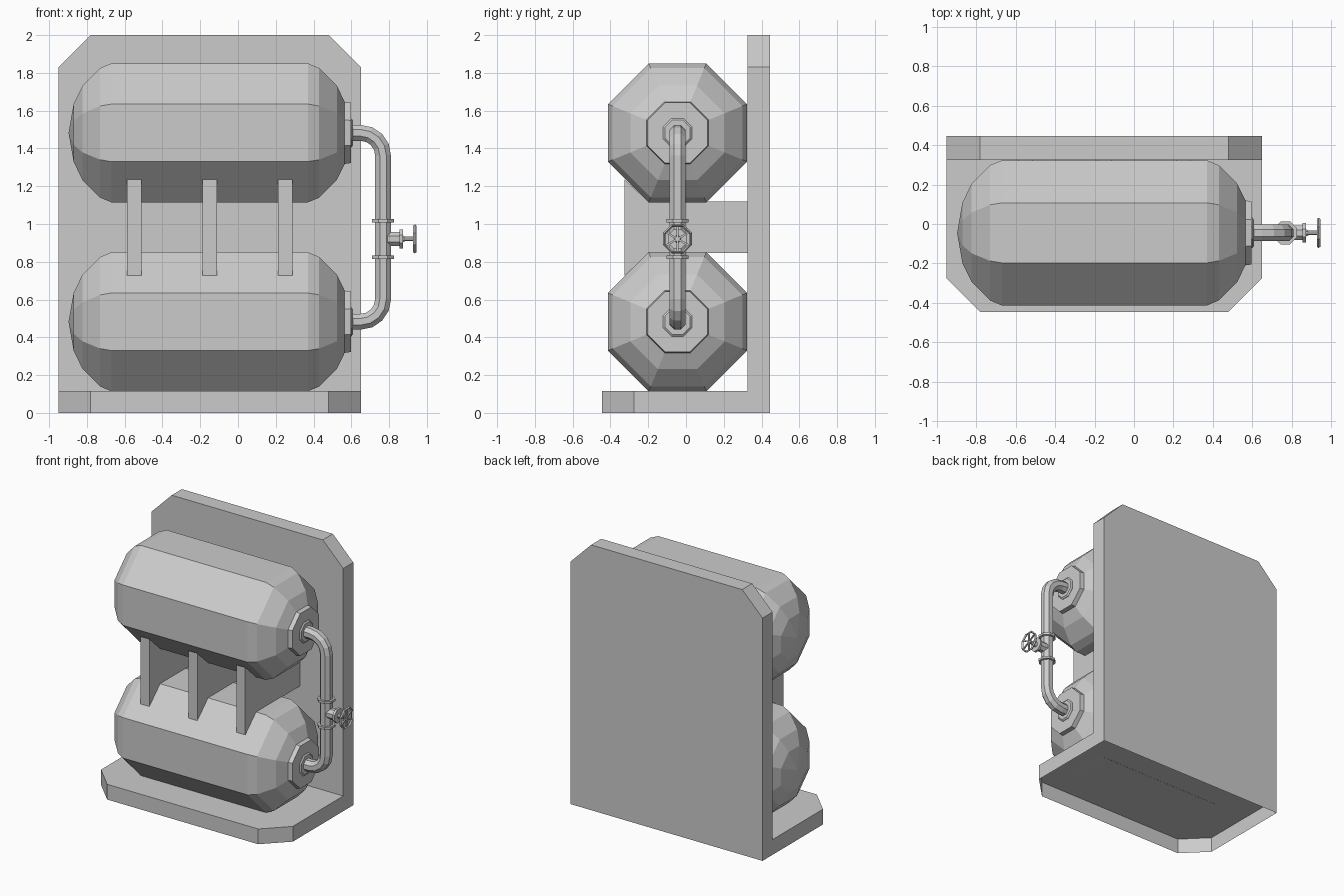
import bpy, bmesh
from math import sin, cos, pi
from mathutils import Vector

cube = bpy.data.objects.get("Cube")
if cube:
    bpy.data.objects.remove(cube, do_unlink=True)

CY = -0.045                  # plane of the tank axes and piping
TANK_Z = (0.4825, 1.4825)
MID_X = -0.15
PIPE_X, PIPE_R, BEND = 0.768, 0.042, 0.12
VALVE_Z = 0.921
SLAB_TOP, PANEL_Y = 0.115, 0.325

grey = bpy.data.materials.new("plain_grey")
grey.use_nodes = True
grey.diffuse_color = (0.6, 0.6, 0.6, 1)
grey.node_tree.nodes["Principled BSDF"].inputs["Base Color"].default_value = (0.6, 0.6, 0.6, 1)


def finish(name, bm):
    bmesh.ops.remove_doubles(bm, verts=bm.verts, dist=0.0001)
    bmesh.ops.recalc_face_normals(bm, faces=bm.faces)
    mesh = bpy.data.meshes.new(name)
    bm.to_mesh(mesh)
    bm.free()
    mesh.materials.append(grey)
    obj = bpy.data.objects.new(name, mesh)
    bpy.context.collection.objects.link(obj)
    return obj


def prism(name, points, depth):
    """Extrude a closed outline of 3D points along the vector depth."""
    bm = bmesh.new()
    depth = Vector(depth)
    near = [bm.verts.new(p) for p in points]
    far = [bm.verts.new(Vector(p) + depth) for p in points]
    bm.faces.new(near)
    bm.faces.new(far)
    for i in range(len(points)):
        j = (i + 1) % len(points)
        bm.faces.new((near[i], near[j], far[j], far[i]))
    return finish(name, bm)


def open_shell(obj):
    """Hollow casing: no underside, and no wall where slab and panel join."""
    bm = bmesh.new()
    bm.from_mesh(obj.data)
    bmesh.ops.bisect_plane(bm, geom=bm.verts[:] + bm.edges[:] + bm.faces[:],
                           plane_co=(0, 0, SLAB_TOP), plane_no=(0, 0, 1))
    gone = []
    for f in bm.faces:
        low = all(v.co.z < 0.001 for v in f.verts)
        joint = all(abs(v.co.y - PANEL_Y) < 0.001 and v.co.z < SLAB_TOP + 0.001 for v in f.verts)
        if low or joint:
            gone.append(f)
    bmesh.ops.delete(bm, geom=gone, context='FACES')
    bm.to_mesh(obj.data)
    bm.free()


def loft(name, stations, sides=8):
    """Skin rings (x, z, heading, apothem) lying across the piping plane."""
    bm = bmesh.new()
    rings = []
    for x, z, heading, apothem in stations:
        r = apothem / cos(pi / sides)
        across = Vector((-sin(heading), 0, cos(heading)))
        ring = []
        for i in range(sides):
            a = 2 * pi * (i + 0.5) / sides
            ring.append(bm.verts.new(Vector((x, CY, z)) + r * (cos(a) * across + sin(a) * Vector((0, 1, 0)))))
        rings.append(ring)
    for a, b in zip(rings, rings[1:]):
        for i in range(sides):
            j = (i + 1) % sides
            bm.faces.new((a[i], a[j], b[j], b[i]))
    for end, station in ((rings[0], stations[0]), (rings[-1], stations[-1])):
        if station[3] > 0:
            bm.faces.new(end)
    return finish(name, bm)


def along_x(name, z, profile):
    return loft(name, [(x, z, 0, r) for x, r in profile])


def along_z(name, x, profile):
    return loft(name, [(x, z, pi / 2, r) for z, r in profile])


# Hollow base slab and back panel with clipped corners
L, R, CUT = -0.95, 0.65, 0.17
open_shell(prism("base_slab", [(L, PANEL_Y, 0), (L, -0.445 + CUT, 0), (L + CUT, -0.445, 0),
                               (R - CUT, -0.445, 0), (R, -0.445 + CUT, 0), (R, PANEL_Y, 0)],
                 (0, 0, SLAB_TOP)))
open_shell(prism("back_panel", [(L, PANEL_Y, 0), (R, PANEL_Y, 0), (R, PANEL_Y, 2 - CUT),
                                (R - CUT, PANEL_Y, 2), (L + CUT, PANEL_Y, 2), (L, PANEL_Y, 2 - CUT)],
                 (0, 0.12, 0)))

# Two tanks with domed ends, plus end flanges and collars
dome = [(0.747, 0), (0.72, 0.154), (0.673, 0.25), (0.58, 0.343), (0.52, 0.368)]
tank = [(MID_X - x, r) for x, r in dome] + [(MID_X + x, r) for x, r in reversed(dome)]
for label, z in zip(("lower", "upper"), TANK_Z):
    along_x(label + "_tank", z, tank)
    along_x(label + "_flange", z, [(0.562, 0.165), (0.597, 0.16)])
    along_x(label + "_collar", z, [(0.58, 0.077), (0.6, 0.077), (0.608, 0.067)])

# Three brackets shaped to sit between the tanks
bracket = [(-0.325, 0.727), (-0.325, 1.236), (-0.2, 1.118), (PANEL_Y, 1.118), (PANEL_Y, 0.846), (-0.2, 0.846)]
for i, offset in enumerate((-0.4, 0, 0.4)):
    prism("bracket_%d" % (i + 1), [(MID_X + offset - 0.037, y, z) for y, z in bracket], (0.075, 0, 0))

# Connecting pipe with two bends
STEPS = 4
upper_bend, lower_bend = [], []
for i in range(STEPS + 1):
    a = pi / 2 * i / STEPS
    x = PIPE_X - BEND + BEND * sin(a)
    drop = BEND - BEND * cos(a)
    upper_bend.append((x, TANK_Z[1] - drop, -a, PIPE_R))
    lower_bend.append((x, TANK_Z[0] + drop, a - pi, PIPE_R))
path = [(0.59, TANK_Z[1], 0, PIPE_R)] + upper_bend
path += lower_bend[::-1] + [(0.59, TANK_Z[0], -pi, PIPE_R)]
loft("connecting_pipe", path)

# Pipe joint rings, one at each end of the valve body
for label, side in (("upper", 1), ("lower", -1)):
    z = VALVE_Z + side * 0.097
    along_z(label + "_joint_ring", PIPE_X, [(z - 0.009, 0.058), (z + 0.009, 0.058)])

# Valve branch, bonnet flange and stem
along_x("valve_branch", VALVE_Z, [(PIPE_X, 0.037), (0.858, 0.037)])
along_x("valve_flange", VALVE_Z, [(0.855, 0.05), (0.873, 0.05)])
along_x("valve_stem", VALVE_Z, [(0.87, 0.02), (0.885, 0.012), (0.938, 0.012)])

# Handwheel rim and spokes
WHEEL_X = 0.936
SIDES = 8
bm = bmesh.new()
section = [(-0.009, 0.07), (0, 0.063), (0.009, 0.07), (0, 0.077)]
rim = []
for i in range(SIDES):
    a = 2 * pi * (i + 0.5) / SIDES
    rim.append([bm.verts.new((WHEEL_X + dx, CY + r / cos(pi / SIDES) * cos(a),
                              VALVE_Z + r / cos(pi / SIDES) * sin(a))) for dx, r in section])
for i in range(SIDES):
    a, b = rim[i], rim[(i + 1) % SIDES]
    for j in range(4):
        k = (j + 1) % 4
        bm.faces.new((a[j], a[k], b[k], b[j]))
finish("handwheel_rim", bm)

for i in range(6):
    a = 2 * pi * i / 6 + pi / 6
    out = Vector((0, cos(a), sin(a)))
    side = Vector((0, -sin(a), cos(a))) * 0.005
    hub = Vector((WHEEL_X - 0.005, CY, VALVE_Z))
    inner, outer = hub + out * 0.006, hub + out * 0.07
    prism("handwheel_spoke_%d" % (i + 1), [inner - side, outer - side, outer + side, inner + side], (0.009, 0, 0))
